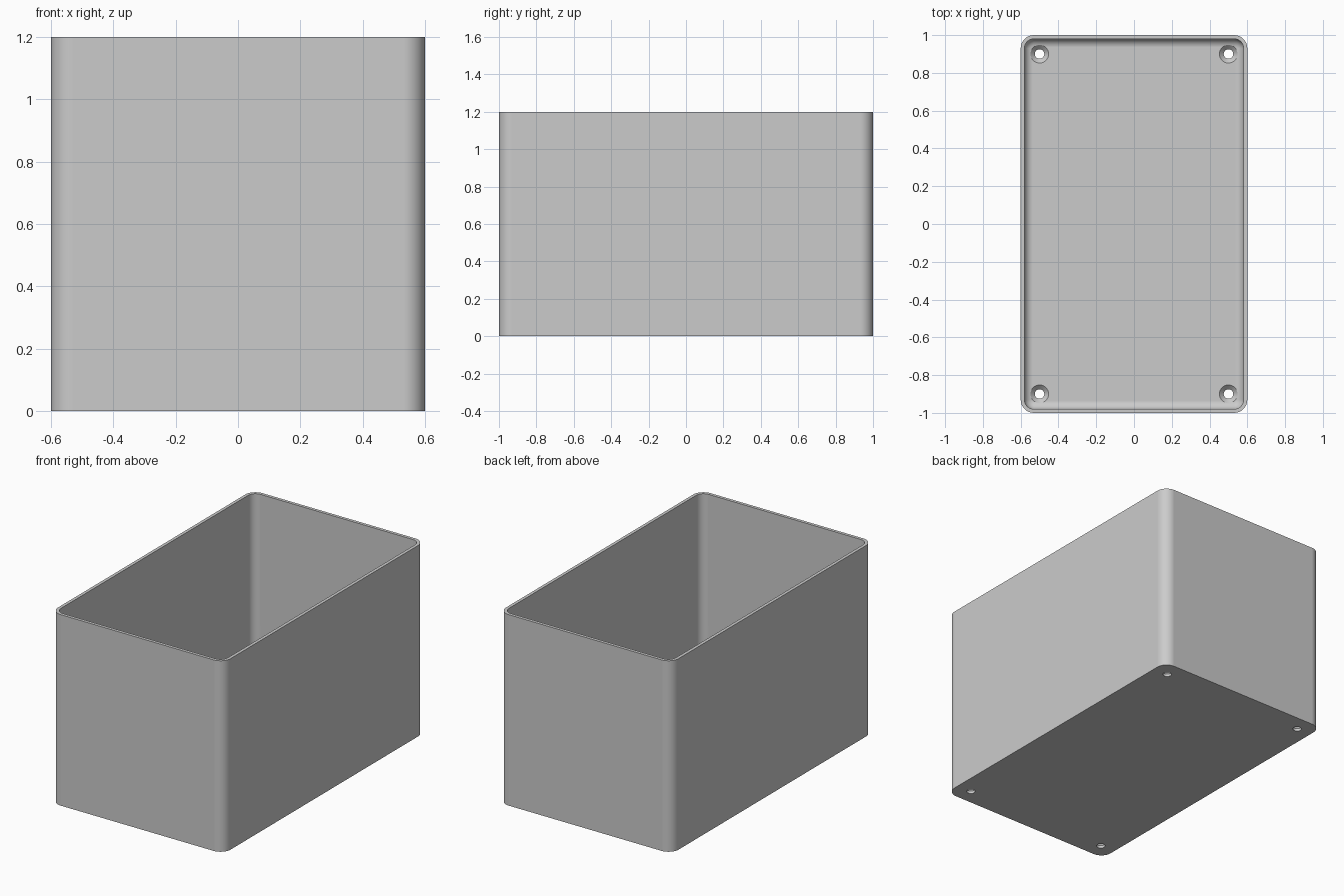
import bpy, bmesh, math

if "Cube" in bpy.data.objects:
    bpy.data.objects.remove(bpy.data.objects["Cube"], do_unlink=True)

HALF_X, HALF_Y, HEIGHT = 0.6, 1.0, 1.2
CORNER, WALL, FLOOR, FILLET = 0.07, 0.02, 0.04, 0.045
STEPS = 8

grey = bpy.data.materials.new("plain grey")
grey.use_nodes = True
colour = (0.6, 0.6, 0.6, 1)
grey.diffuse_color = colour
grey.node_tree.nodes["Principled BSDF"].inputs["Base Color"].default_value = colour


def make_object(name, bm):
    bmesh.ops.recalc_face_normals(bm, faces=bm.faces)
    mesh = bpy.data.meshes.new(name)
    bm.to_mesh(mesh)
    bm.free()
    mesh.materials.append(grey)
    obj = bpy.data.objects.new(name, mesh)
    bpy.context.collection.objects.link(obj)
    return obj


def loft(bm, rings):
    """Skin a stack of vertex rings and cap both ends."""
    loops = [[bm.verts.new(p) for p in ring] for ring in rings]
    for a, b in zip(loops, loops[1:]):
        for i in range(len(a)):
            j = (i + 1) % len(a)
            bm.faces.new((a[i], a[j], b[j], b[i]))
    bm.faces.new(loops[0])
    bm.faces.new(loops[-1])


def rounded_ring(inset, z):
    """Rounded rectangle, offset inward from the outer outline."""
    r = max(CORNER - inset, 0.005)
    cx, cy = HALF_X - inset - r, HALF_Y - inset - r
    ring = []
    for q, (sx, sy) in enumerate([(1, 1), (-1, 1), (-1, -1), (1, -1)]):
        for s in range(STEPS + 1):
            a = (q + s / STEPS) * math.pi / 2
            ring.append((sx * cx + r * math.cos(a), sy * cy + r * math.sin(a), z))
    return ring


def circle(x, y, r, z, n=32):
    return [(x + r * math.cos(i * math.tau / n), y + r * math.sin(i * math.tau / n), z)
            for i in range(n)]


# Open box: outer wall, rim, inner wall, filleted floor
profile = [(0, 0), (0, HEIGHT), (WALL, HEIGHT)]
for s in range(STEPS + 1):
    a = s / STEPS * math.pi / 2
    profile.append((WALL + FILLET * (1 - math.cos(a)), FLOOR + FILLET * (1 - math.sin(a))))
bm = bmesh.new()
loft(bm, [rounded_ring(i, z) for i, z in profile])
box = make_object("open_box", bm)

# Countersunk screw holes in the floor corners
bm = bmesh.new()
for x in (-0.5, 0.5):
    for y in (-0.9, 0.9):
        loft(bm, [circle(x, y, r, z) for r, z in
                  [(0.025, -0.05), (0.025, 0.017), (0.048, FLOOR), (0.048, FLOOR + 0.05)]])
cutter = make_object("screw_hole_cutter", bm)
cutter.hide_render = True

cut = box.modifiers.new("screw holes", "BOOLEAN")
cut.operation, cut.solver, cut.object = "DIFFERENCE", "EXACT", cutter
bpy.ops.object.select_all(action="DESELECT")
box.select_set(True)
bpy.context.view_layer.objects.active = box
bpy.ops.object.modifier_apply(modifier=cut.name)
bpy.data.objects.remove(cutter, do_unlink=True)

# Smooth corners with flat panels
bpy.ops.object.shade_smooth_by_angle(angle=math.radians(30))
weighted = box.modifiers.new("flat panels", "WEIGHTED_NORMAL")
weighted.keep_sharp = True
